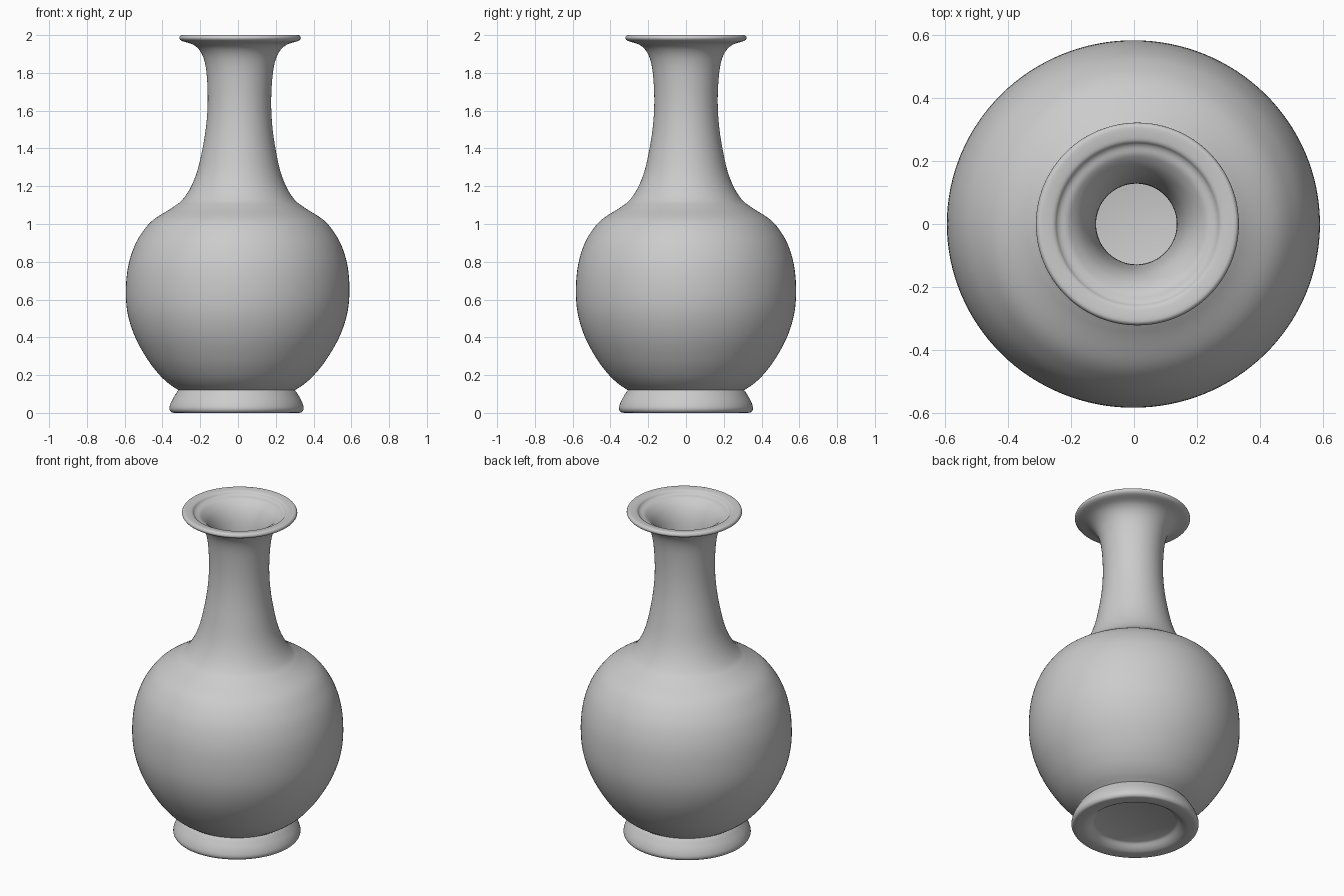
import bpy, bmesh, math
from mathutils import Vector

if "Cube" in bpy.data.objects:
    bpy.data.objects.remove(bpy.data.objects["Cube"])

SIDES = 128


def smooth(points, steps=5):
    """Catmull-Rom curve through profile points (radius, height)."""
    p = [Vector(q) for q in points]
    p = [2 * p[0] - p[1]] + p + [2 * p[-1] - p[-2]]
    out = []
    for i in range(1, len(p) - 2):
        a, b, c, d = p[i - 1:i + 3]
        for s in range(steps):
            t = s / steps
            out.append(0.5 * (2 * b + (c - a) * t + (2 * a - 5 * b + 4 * c - d) * t * t
                              + (3 * b - a - 3 * c + d) * t ** 3))
    return out + [p[-2]]


def place(r, z, ang):
    # the vase leans very slightly and its belly is a touch shallower front to back
    squash = 1 - 0.015 * (r / 0.59) ** 4
    return (r * math.cos(ang) - 0.008 + 0.0095 * z, r * math.sin(ang) * squash, z)


def lathe(name, profile):
    """Revolve a profile whose first and last points sit on the axis."""
    bm = bmesh.new()
    rings = []
    for r, z in profile:
        n = 1 if r < 1e-5 else SIDES
        rings.append([bm.verts.new(place(r, z, 2 * math.pi * k / SIDES)) for k in range(n)])
    for a, b in zip(rings, rings[1:]):
        for k in range(SIDES):
            quad = [a[k % len(a)], a[(k + 1) % len(a)], b[(k + 1) % len(b)], b[k % len(b)]]
            bm.faces.new(list(dict.fromkeys(quad)))
    bmesh.ops.recalc_face_normals(bm, faces=bm.faces)
    mesh = bpy.data.meshes.new(name)
    bm.to_mesh(mesh)
    bm.free()
    obj = bpy.data.objects.new(name, mesh)
    bpy.context.collection.objects.link(obj)
    bpy.context.view_layer.objects.active = obj
    obj.select_set(True)
    bpy.ops.object.shade_smooth_by_angle(angle=math.radians(35))
    obj.select_set(False)


# recessed underside and flared foot ring
underside = [(0, 0.04), (0.225, 0.04)]
foot = smooth([(0.235, 0.035), (0.262, 0.012), (0.29, 0.001), (0.335, 0.001), (0.351, 0.010),
               (0.355, 0.03), (0.343, 0.065), (0.318, 0.108)])
# round belly
belly = smooth([(0.308, 0.12), (0.36, 0.155), (0.413, 0.205), (0.475, 0.285), (0.54, 0.40),
                (0.58, 0.52), (0.592, 0.64), (0.582, 0.77), (0.55, 0.88), (0.505, 0.96),
                (0.45, 1.022), (0.36, 1.08)])
# neck flaring into the rim
neck = smooth([(0.345, 1.09), (0.30, 1.125), (0.256, 1.19), (0.220, 1.28), (0.193, 1.40),
               (0.175, 1.52), (0.168, 1.64), (0.172, 1.76), (0.184, 1.85), (0.207, 1.91),
               (0.245, 1.948), (0.305, 1.968)])
rim = smooth([(0.316, 1.974), (0.322, 1.984), (0.317, 1.996), (0.305, 2.0), (0.275, 1.997),
              (0.262, 1.992), (0.254, 1.982)], 3)
# hollow inside, following the outer wall
inside = smooth([(0.245, 1.977), (0.215, 1.965), (0.178, 1.925), (0.150, 1.86), (0.134, 1.76),
                 (0.128, 1.64), (0.135, 1.52), (0.153, 1.40), (0.180, 1.28), (0.218, 1.18),
                 (0.27, 1.10), (0.33, 1.05), (0.42, 0.995), (0.50, 0.89), (0.54, 0.77),
                 (0.552, 0.64), (0.54, 0.52), (0.50, 0.40), (0.44, 0.30), (0.37, 0.21),
                 (0.28, 0.15)])
lathe("vase", [tuple(p) for p in underside + foot + belly + neck + rim + inside] + [(0, 0.14)])
